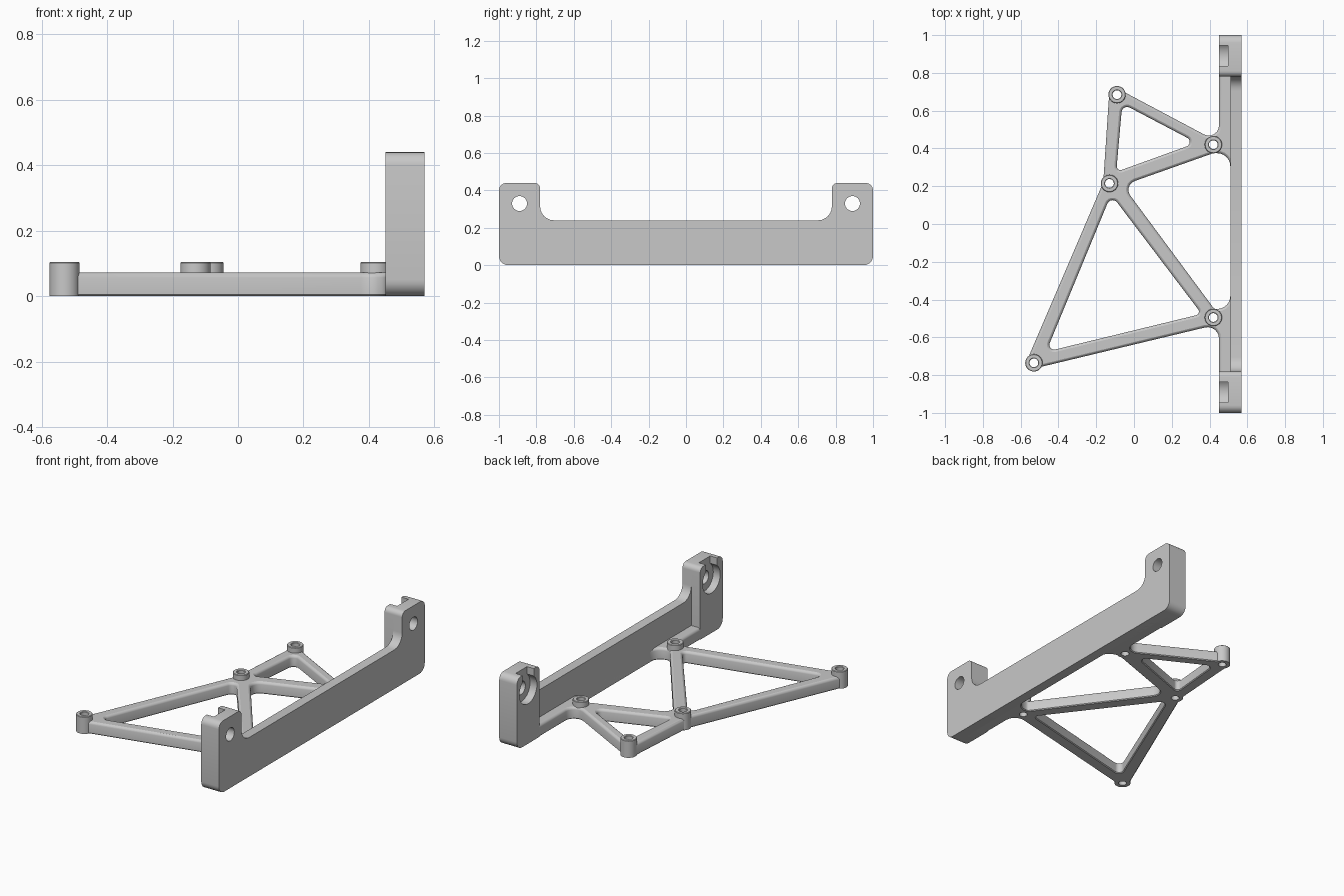
import bpy
import bmesh
import math
from mathutils import Vector

old = bpy.data.objects.get("Cube")
if old:
    bpy.data.objects.remove(old, do_unlink=True)

grey = bpy.data.materials.new("plain_grey")
grey.use_nodes = True
COLOUR = (0.58, 0.58, 0.58, 1)
grey.diffuse_color = COLOUR
grey.node_tree.nodes["Principled BSDF"].inputs["Base Color"].default_value = COLOUR


def rounded(corners, steps=6):
    """Polygon from (u, v, radius) corners, each replaced by an arc."""
    out = []
    for i, (u, v, r) in enumerate(corners):
        p = Vector((u, v))
        if r == 0:
            out.append(p)
            continue
        d1 = (Vector(corners[i - 1][:2]) - p).normalized()
        d2 = (Vector(corners[(i + 1) % len(corners)][:2]) - p).normalized()
        half = d1.angle(d2) / 2
        centre = p + (d1 + d2).normalized() * r / math.sin(half)
        a = (p + d1 * r / math.tan(half) - centre).normalized()
        b = (p + d2 * r / math.tan(half) - centre).normalized()
        out += [centre + a.slerp(b, k / steps).normalized() * r for k in range(steps + 1)]
    return out


def circle(u, v, r, n=32):
    return [Vector((u + r * math.cos(math.tau * k / n),
                    v + r * math.sin(math.tau * k / n))) for k in range(n)]


def wind(loop, ccw):
    area = sum(loop[i - 1].cross(loop[i]) for i in range(len(loop)))
    return loop if (area > 0) == ccw else loop[::-1]


def inset(loop, d):
    """Move a loop to its left, which is always the solid side."""
    out = []
    for i, p in enumerate(loop):
        e1 = (p - loop[i - 1]).normalized()
        e2 = (loop[(i + 1) % len(loop)] - p).normalized()
        n1, n2 = Vector((-e1.y, e1.x)), Vector((-e2.y, e2.x))
        out.append(p + (n1 + n2) * d / (1 + n1.dot(n2)))
    return out


def prism(name, outer, holes, rings, axis="Z"):
    """Solid from an outline with holes; rings are (inset, height) pairs."""
    bm = bmesh.new()
    caps = ([], [])
    for loop in [wind(outer, True)] + [wind(h, False) for h in holes]:
        rows = []
        for d, h in rings:
            pts = inset(loop, d)
            rows.append([bm.verts.new((p.x, p.y, h) if axis == "Z" else (h, p.x, p.y))
                         for p in pts])
        n = len(loop)
        for low, high in zip(rows, rows[1:]):
            for i in range(n):
                j = (i + 1) % n
                bm.faces.new((low[i], low[j], high[j], high[i]))
        for cap, row in zip(caps, (rows[0], rows[-1])):
            cap += [bm.edges.get((row[i - 1], row[i])) for i in range(n)]
    for cap in caps:
        bmesh.ops.triangle_fill(bm, edges=cap, use_beauty=True)
    bmesh.ops.recalc_face_normals(bm, faces=bm.faces)
    mesh = bpy.data.meshes.new(name)
    bm.to_mesh(mesh)
    bm.free()
    mesh.materials.append(grey)
    ob = bpy.data.objects.new(name, mesh)
    bpy.context.collection.objects.link(ob)
    finish(ob, axis)
    return ob


def finish(ob, axis):
    """Smooth round walls, flat caps."""
    k = "XYZ".index(axis)
    ob.data.shade_smooth()
    ob.data.set_sharp_from_angle(angle=math.radians(32))
    for face in ob.data.polygons:
        face.use_smooth = abs(face.normal[k]) < 0.999


def cut(ob, cutter, axis):
    mod = ob.modifiers.new("cut", "BOOLEAN")
    mod.operation, mod.solver, mod.object = "DIFFERENCE", "EXACT", cutter
    bpy.context.view_layer.objects.active = ob
    bpy.ops.object.modifier_apply(modifier=mod.name)
    bpy.data.objects.remove(cutter, do_unlink=True)
    finish(ob, axis)


# Side plate with raised ends
half = [(1, 0, 0.05), (1, 0.44, 0.04), (0.78, 0.44, 0.03), (0.78, 0.24, 0.075)]
plate = half + [(-y, z, r) for y, z, r in reversed(half)]
EAR_Y, EAR_Z = 0.89, 0.33
prism("side_plate", rounded(plate), [circle(s * EAR_Y, EAR_Z, 0.04) for s in (-1, 1)],
      [(0, 0.51), (0, 0.57)], "X")

# Thick ears with a keyhole pocket open at the top
for side, name in ((1, "back_ear"), (-1, "front_ear")):
    shape = [(0.78, 0, 0), (1, 0, 0.05), (1, 0.44, 0.04), (0.78, 0.44, 0.03)]
    ear = prism(name, rounded([(side * y, z, r) for y, z, r in shape]), [],
                [(0, 0.45), (0, 0.51)], "X")
    y = side * EAR_Y
    key = [Vector((y + 0.085 * math.cos(a), EAR_Z + 0.085 * math.sin(a)))
           for a in (math.radians(130 + 10 * k) for k in range(29))]
    key += [Vector((y + 0.055, 0.5)), Vector((y - 0.055, 0.5))]
    cut(ear, prism("pocket_cutter", key, [], [(0, 0.4), (0, 0.497)], "X"), "X")
    cut(ear, prism("bolt_cutter", circle(y, EAR_Z, 0.04), [],
                   [(0, 0.4), (0, 0.55)], "X"), "X")

# Truss frame and foot flange, with rounded upper edges
outline = [(-0.591, -0.78, 0.03), (0.45, -0.53, 0.06), (0.45, -0.82, 0),
           (0.54, -0.82, 0), (0.54, 0.82, 0), (0.45, 0.82, 0), (0.45, 0.432, 0.054),
           (-0.128, 0.739, 0.04), (-0.163, 0.22, 0)]
windows = [
    [(-0.062, 0.637, 0.03), (0.332, 0.43, 0.025), (-0.094, 0.276, 0.02)],
    [(-0.121, 0.156, 0.03), (0.358, -0.476, 0.02), (-0.465, -0.676, 0.025)],
    [(0.51, 0.375, 0.07), (0.42, 0.375, 0.02), (-0.06, 0.205, 0.05),
     (0.425, -0.45, 0.02), (0.51, -0.45, 0.07)],
]
frame = prism("truss_frame", rounded(outline), [rounded(w) for w in windows],
              [(0.005, 0), (0, 0.005), (0, 0.057), (0.002, 0.063),
               (0.007, 0.069), (0.013, 0.072)])

# Tubular bosses at the joints
joints = [(-0.09, 0.685), (-0.13, 0.215), (0.42, 0.42), (0.42, -0.495), (-0.53, -0.735)]
for i, (x, y) in enumerate(joints):
    cut(frame, prism("drill", circle(x, y, 0.028), [], [(0, -0.1), (0, 0.2)]), "Z")
    prism(f"boss_{i + 1}", circle(x, y, 0.046), [circle(x, y, 0.023)],
          [(0, 0), (0, 0.102), (0.003, 0.105)])
